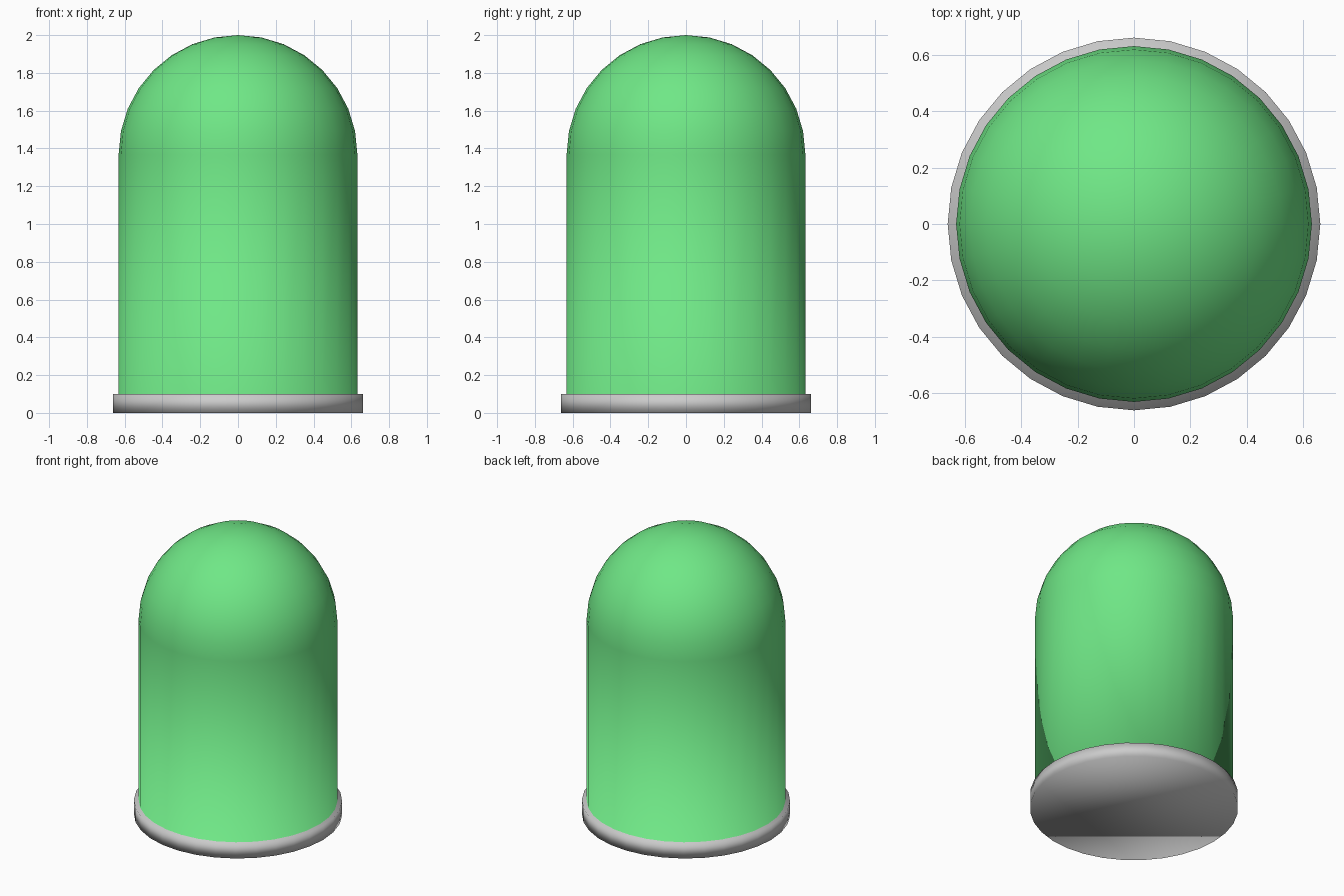
import bpy, bmesh, math

if "Cube" in bpy.data.objects:
    bpy.data.objects.remove(bpy.data.objects["Cube"])

SIDES = 32
BASE_R, BASE_H = 0.662, 0.10
DOME_R, TOP = 0.632, 2.0
SHOULDER = TOP - DOME_R

# Profile (radius, height): grey base, ledge, straight wall, then hemisphere
profile = [(BASE_R, 0), (BASE_R, BASE_H), (DOME_R, BASE_H)]
for i in range(8):
    a = i * math.pi / 16
    profile.append((DOME_R * math.cos(a), SHOULDER + DOME_R * math.sin(a)))

bm = bmesh.new()
rings = []
for r, z in profile:
    rings.append([bm.verts.new((r * math.cos(math.tau * k / SIDES),
                                r * math.sin(math.tau * k / SIDES), z))
                  for k in range(SIDES)])

# Walls; everything above the ledge is green
for i, (lo, hi) in enumerate(zip(rings, rings[1:])):
    for k in range(SIDES):
        n = (k + 1) % SIDES
        f = bm.faces.new((lo[k], lo[n], hi[n], hi[k]))
        f.material_index = 1 if i >= 2 else 0

# Underside and crown
bm.faces.new(rings[0][::-1])
tip = bm.verts.new((0, 0, TOP))
for k in range(SIDES):
    f = bm.faces.new((rings[-1][k], rings[-1][(k + 1) % SIDES], tip))
    f.material_index = 1
for f in bm.faces:
    f.smooth = True

mesh = bpy.data.meshes.new("domed_cover")
green = bpy.data.materials.new("green")
green.diffuse_color = (0.16, 0.8, 0.24, 1)
green.use_nodes = True
green.node_tree.nodes["Principled BSDF"].inputs["Base Color"].default_value = green.diffuse_color
mesh.materials.append(None)
mesh.materials.append(green)
bm.to_mesh(mesh)
bm.free()
bpy.context.collection.objects.link(bpy.data.objects.new("domed_cover", mesh))
